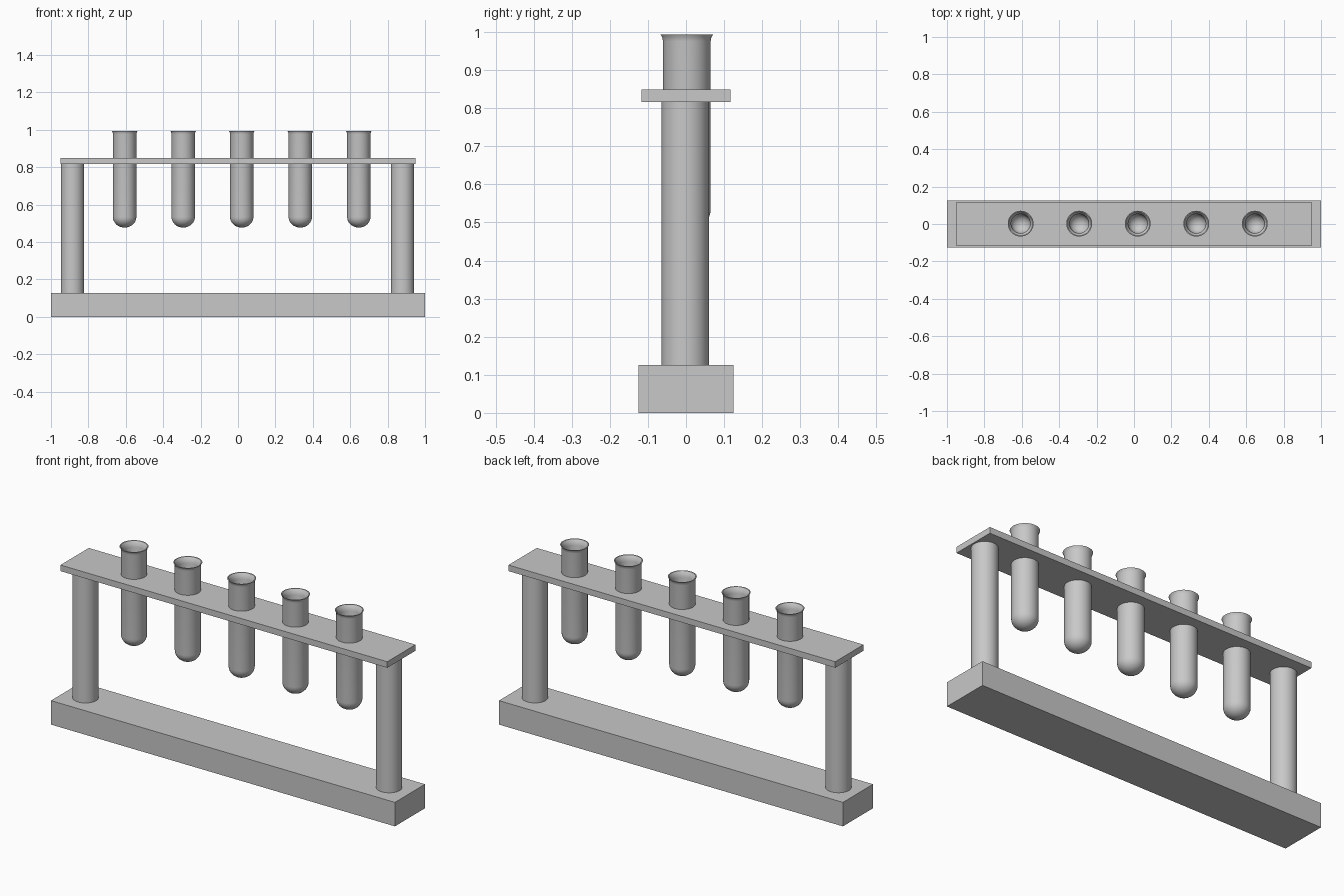
import bpy, bmesh, math
from mathutils import Matrix, Vector

cube = bpy.data.objects.get("Cube")
if cube:
    bpy.data.objects.remove(cube, do_unlink=True)

grey = bpy.data.materials.new("plain_grey")
grey.use_nodes = True
grey.diffuse_color = (0.58, 0.58, 0.58, 1)
grey.node_tree.nodes["Principled BSDF"].inputs["Base Color"].default_value = (0.58, 0.58, 0.58, 1)


def finish(name, bm, smooth=False):
    bmesh.ops.recalc_face_normals(bm, faces=bm.faces)
    mesh = bpy.data.meshes.new(name)
    bm.to_mesh(mesh)
    bm.free()
    mesh.materials.append(grey)
    obj = bpy.data.objects.new(name, mesh)
    bpy.context.collection.objects.link(obj)
    if smooth:
        bpy.ops.object.select_all(action="DESELECT")
        obj.select_set(True)
        bpy.context.view_layer.objects.active = obj
        bpy.ops.object.shade_smooth_by_angle(angle=math.radians(35))
    return obj


def box(name, width, depth, bottom, top):
    bm = bmesh.new()
    place = Matrix.Translation((0, 0, (bottom + top) / 2)) @ Matrix.Diagonal((width, depth, top - bottom, 1))
    bmesh.ops.create_cube(bm, size=1, matrix=place)
    return finish(name, bm)


def cylinder(name, x, y, radius, bottom, top, smooth=True):
    bm = bmesh.new()
    bmesh.ops.create_cone(bm, cap_ends=True, segments=48, radius1=radius, radius2=radius,
                          depth=top - bottom, matrix=Matrix.Translation((x, y, (bottom + top) / 2)))
    return finish(name, bm, smooth)


def bowl(radius, height, bottom, steps=8):
    # Quarter-ellipse from the axis out to the wall
    angles = [i / steps * math.pi / 2 for i in range(steps + 1)]
    return [(radius * math.sin(a), bottom + height * (1 - math.cos(a))) for a in angles]


def lathe(name, profile):
    bm = bmesh.new()
    verts = [bm.verts.new((r, 0, z)) for r, z in profile]
    edges = [bm.edges.new(pair) for pair in zip(verts, verts[1:])]
    bmesh.ops.spin(bm, geom=verts + edges, cent=(0, 0, 0), axis=(0, 0, 1),
                   angle=math.tau, steps=48, use_merge=False)
    bmesh.ops.remove_doubles(bm, verts=bm.verts, dist=0.0001)
    return finish(name, bm, smooth=True)


# Base and end posts
box("base", 2, 0.25, 0, 0.126)
for side, x in (("right", -0.885), ("left", 0.88)):
    cylinder(side + "_post", x, -0.002, 0.062, 0.12, 0.825)

# Shelf, with a hole for each tube
shelf = box("shelf", 1.9, 0.235, 0.817, 0.849)
tube_xs = [0.02 + 0.313 * i for i in range(-2, 3)]
for i, x in enumerate(tube_xs):
    cutter = cylinder(f"hole_cutter_{i + 1}", x, 0.002, 0.058, 0.75, 0.9, smooth=False)
    cutter.hide_render = True
    cutter.hide_viewport = True
    cut = shelf.modifiers.new(f"hole_{i + 1}", "BOOLEAN")
    cut.operation = "DIFFERENCE"
    cut.solver = "EXACT"
    cut.object = cutter

# Apply the holes and drop the cutters
depsgraph = bpy.context.evaluated_depsgraph_get()
holed = bpy.data.meshes.new_from_object(shelf.evaluated_get(depsgraph))
shelf.modifiers.clear()
shelf.data = holed
for obj in [o for o in bpy.data.objects if o.name.startswith("hole_cutter")]:
    bpy.data.objects.remove(obj, do_unlink=True)

# Round-bottomed tubes with a flared lip and a hollow inside
outer = bowl(0.0625, 0.056, 0.477) + [(0.0625, 0.976), (0.0645, 0.986), (0.069, 0.994)]
inner = bowl(0.051, 0.047, 0.49) + [(0.051, 0.965), (0.055, 0.982), (0.064, 0.994)]
tube = lathe("test_tube_1", outer + inner[::-1])
tube.location = (tube_xs[0], 0.002, 0)
for i, x in enumerate(tube_xs[1:], 2):
    copy = tube.copy()
    copy.name = f"test_tube_{i}"
    copy.location = Vector((x, 0.002, 0))
    bpy.context.collection.objects.link(copy)
